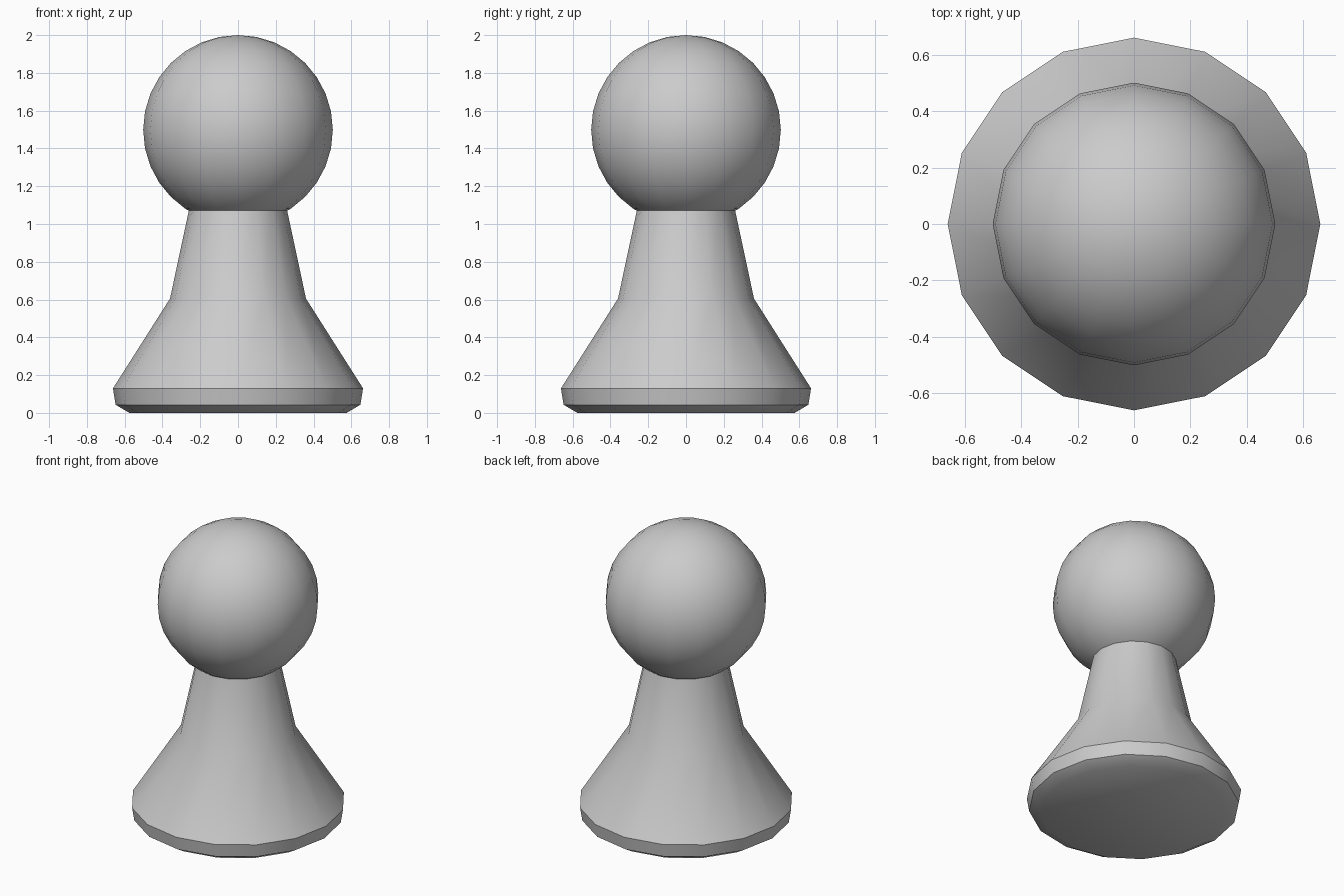
import bpy, bmesh, math

if "Cube" in bpy.data.objects:
    bpy.data.objects.remove(bpy.data.objects["Cube"])

SIDES = 16


def finish(bm, name):
    bmesh.ops.recalc_face_normals(bm, faces=bm.faces)
    mesh = bpy.data.meshes.new(name)
    bm.to_mesh(mesh)
    bm.free()
    obj = bpy.data.objects.new(name, mesh)
    bpy.context.collection.objects.link(obj)
    bpy.ops.object.select_all(action='DESELECT')
    obj.select_set(True)
    bpy.context.view_layer.objects.active = obj
    bpy.ops.object.shade_smooth_by_angle(angle=math.radians(32))
    return obj


# Body: chamfered foot, flared skirt and tapering neck, ending just inside the head
profile = [(0.575, 0.0), (0.648, 0.043), (0.662, 0.13), (0.36, 0.605), (0.252, 1.11)]
bm = bmesh.new()
rings = []
for r, z in profile:
    rings.append([bm.verts.new((r * math.cos(2 * math.pi * i / SIDES),
                                r * math.sin(2 * math.pi * i / SIDES), z))
                  for i in range(SIDES)])
for low, high in zip(rings, rings[1:]):
    for i in range(SIDES):
        j = (i + 1) % SIDES
        bm.faces.new((low[i], low[j], high[j], high[i]))
bm.faces.new(rings[0][::-1])
bm.faces.new(rings[-1])
finish(bm, "body")

# Head: round ball resting on the neck
bm = bmesh.new()
bmesh.ops.create_uvsphere(bm, u_segments=SIDES, v_segments=16, radius=0.502)
bmesh.ops.translate(bm, verts=bm.verts, vec=(0, 0, 1.498))
finish(bm, "head")
